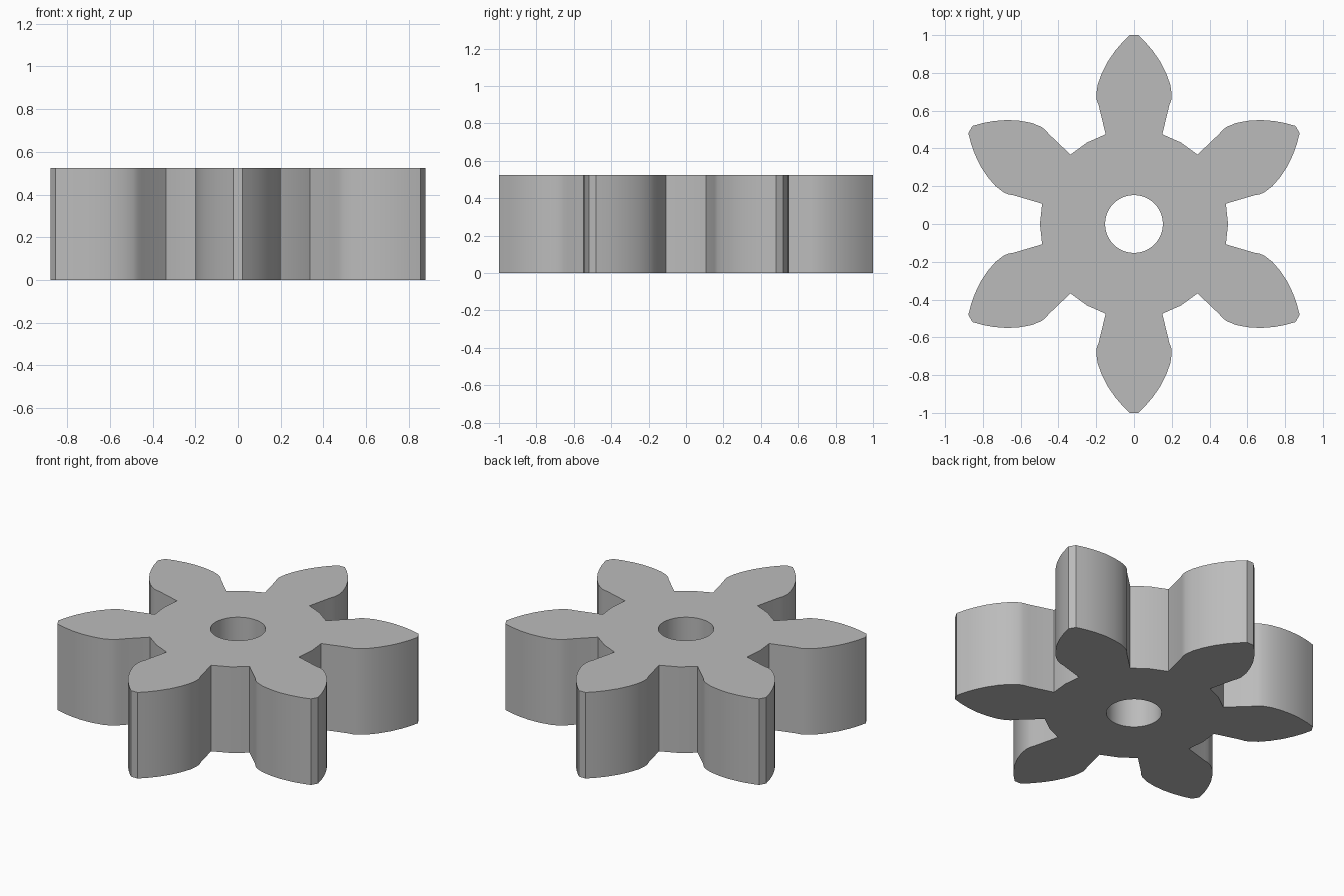
import bpy
import bmesh
from math import cos, sin, pi, radians
from mathutils import Matrix, Vector

cube = bpy.data.objects.get("Cube")
if cube:
    bpy.data.objects.remove(cube, do_unlink=True)

HEIGHT = 0.525
TEETH = 6
ROOT_RADIUS = 0.498
BORE_RADIUS = 0.153
BORE_SIDES = 48

# One flank of a tooth pointing along +y: (half width, distance from centre)
FLANK = [(0.15, 0.475), (0.187, 0.628), (0.197, 0.655), (0.2, 0.683), (0.193, 0.735),
         (0.172, 0.795), (0.141, 0.857), (0.102, 0.914), (0.063, 0.96), (0.022, 1.0)]


def gear_outline():
    """Repeat the mirrored tooth and the root point that follows it."""
    root = Vector((0, ROOT_RADIUS))
    root.rotate(Matrix.Rotation(pi / TEETH, 2))
    tooth = [Vector(p) for p in FLANK]
    tooth += [Vector((-x, y)) for x, y in reversed(FLANK)]
    tooth.append(root)
    return [Matrix.Rotation(i * 2 * pi / TEETH, 2) @ p for i in range(TEETH) for p in tooth]


def bore_outline():
    steps = [2 * pi * i / BORE_SIDES for i in range(BORE_SIDES)]
    return [Vector((cos(a), sin(a))) * BORE_RADIUS for a in steps]


def add_loop(bm, points):
    verts = [bm.verts.new((p.x, p.y, 0)) for p in points]
    return [bm.edges.new((v, verts[i - 1])) for i, v in enumerate(verts)]


# Gear body: fill between the outline and the bore, then extrude upward
bm = bmesh.new()
edges = add_loop(bm, gear_outline()) + add_loop(bm, bore_outline())
bmesh.ops.triangle_fill(bm, use_beauty=True, use_dissolve=False, edges=edges,
                        normal=(0, 0, 1))
extruded = bmesh.ops.extrude_face_region(bm, geom=bm.faces[:], use_keep_orig=True)
top = [g for g in extruded["geom"] if isinstance(g, bmesh.types.BMVert)]
bmesh.ops.translate(bm, verts=top, vec=(0, 0, HEIGHT))
bmesh.ops.recalc_face_normals(bm, faces=bm.faces[:])

mesh = bpy.data.meshes.new("gear_body")
bm.to_mesh(mesh)
bm.free()
gear = bpy.data.objects.new("gear_body", mesh)
bpy.context.collection.objects.link(gear)

# Plain grey material
grey = bpy.data.materials.new("plain_grey")
grey.use_nodes = True
colour = (0.5, 0.5, 0.5, 1)
grey.diffuse_color = colour
grey.node_tree.nodes["Principled BSDF"].inputs["Base Color"].default_value = colour
mesh.materials.append(grey)

# Smooth flanks with crisp rims
bpy.ops.object.select_all(action="DESELECT")
gear.select_set(True)
bpy.context.view_layer.objects.active = gear
bpy.ops.object.shade_smooth_by_angle(angle=radians(30))
